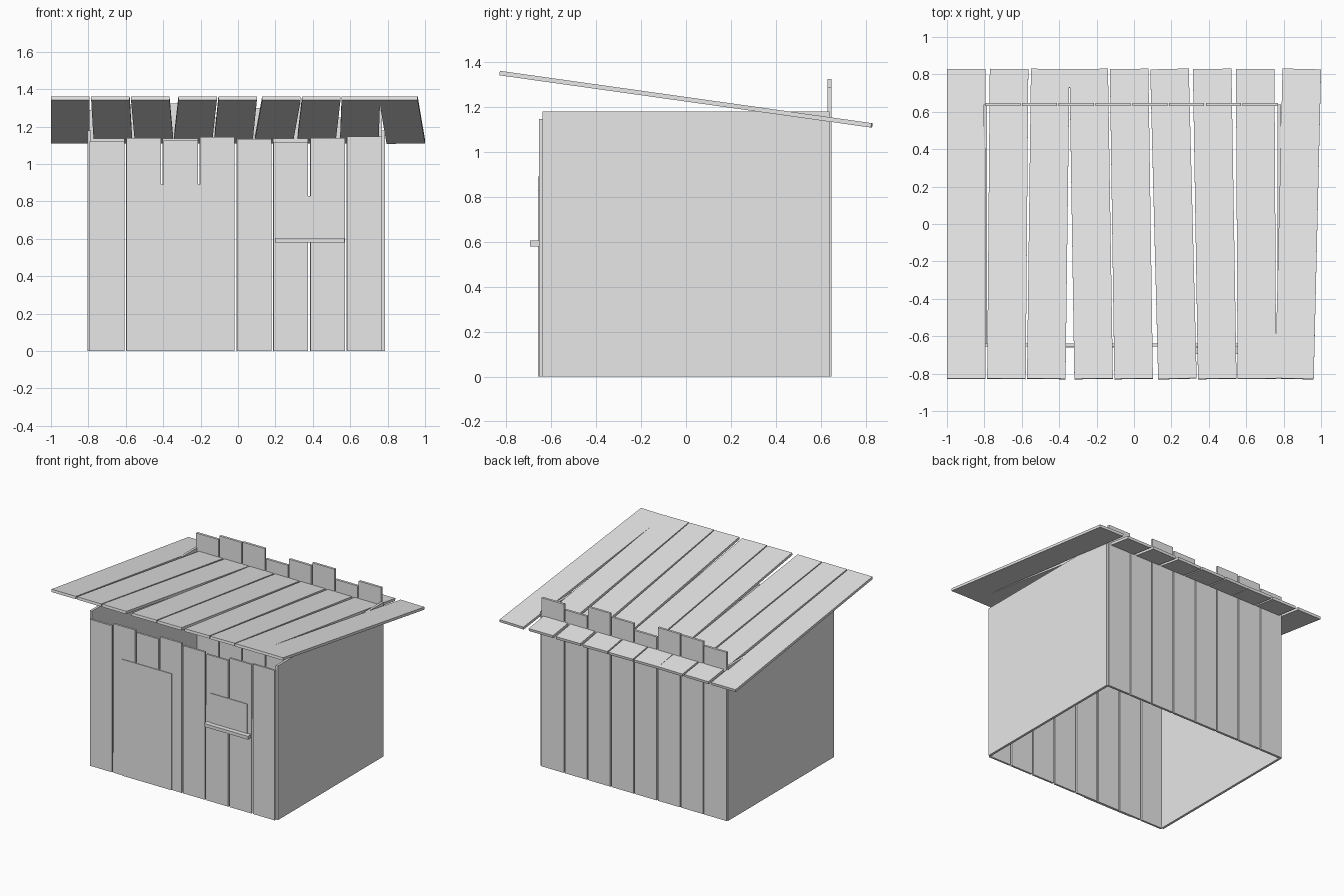
import bpy, math
from mathutils import Matrix, Vector

if "Cube" in bpy.data.objects:
    bpy.data.objects.remove(bpy.data.objects["Cube"], do_unlink=True)

# Single plain colour
grey = bpy.data.materials.new("plain_grey")
grey.use_nodes = True
grey.diffuse_color = (0.8, 0.8, 0.8, 1)
grey.node_tree.nodes["Principled BSDF"].inputs["Base Color"].default_value = (0.8, 0.8, 0.8, 1)


def board(name, size, matrix):
    """Flat-sided board of the given size, placed by a matrix."""
    bpy.ops.mesh.primitive_cube_add(size=1)
    ob = bpy.context.object
    ob.name = name
    ob.data.transform(Matrix.Diagonal((*size, 1)))
    ob.matrix_world = matrix
    ob.data.materials.append(grey)
    return ob


def box(name, x0, x1, y0, y1, z0, z1):
    """Upright board between two corners."""
    mid = Vector((x0 + x1, y0 + y1, z0 + z1)) / 2
    return board(name, (x1 - x0, y1 - y0, z1 - z0), Matrix.Translation(mid))


# Side walls
box("right_wall", -0.805, -0.787, -0.64, 0.64, 0, 1.18)
box("left_wall", 0.767, 0.785, -0.64, 0.64, 0, 1.18)

# Front and back walls, eight upright planks each
front_tops = [1.12, 1.14, 1.125, 1.145, 1.13, 1.118, 1.14, 1.147]
back_tops = [1.29, 1.32, 1.325, 1.25, 1.30, 1.325, 1.25, 1.29]
pitch, width = 0.1967, 0.185
for i, (front, back) in enumerate(zip(front_tops, back_tops)):
    x = -0.793 + i * pitch
    box(f"front_plank_{i + 1}", x, x + width, -0.655, -0.64, 0, front)
    box(f"back_plank_{i + 1}", x - 0.003, x + width, 0.63, 0.648, 0, back)

# Door, window shutter and its shelf
box("door", -0.52, -0.10, -0.66, -0.65, 0, 0.89)
box("window_shutter", 0.23, 0.54, -0.66, -0.65, 0.59, 0.83)
box("window_shelf", 0.197, 0.57, -0.695, -0.655, 0.58, 0.605)

# Sloping roof of slightly crooked planks: centre x at the front and back ends
roof_ends = [(-0.897, -0.897), (-0.682, -0.668), (-0.469, -0.448),
             (-0.216, -0.242), (-0.002, -0.026), (0.232, 0.190),
             (0.445, 0.418), (0.657, 0.648), (0.858, 0.897)]
slope = math.atan2(0.232, 1.65)
for i, (xf, xb) in enumerate(roof_ends):
    turn = math.atan2(xf - xb, 1.66)
    place = (Matrix.Translation(((xf + xb) / 2, 0, 1.235))
             @ Matrix.Rotation(-slope, 4, "X") @ Matrix.Rotation(turn, 4, "Z"))
    board(f"roof_plank_{i + 1}", (0.206, 1.672, 0.02), place)
